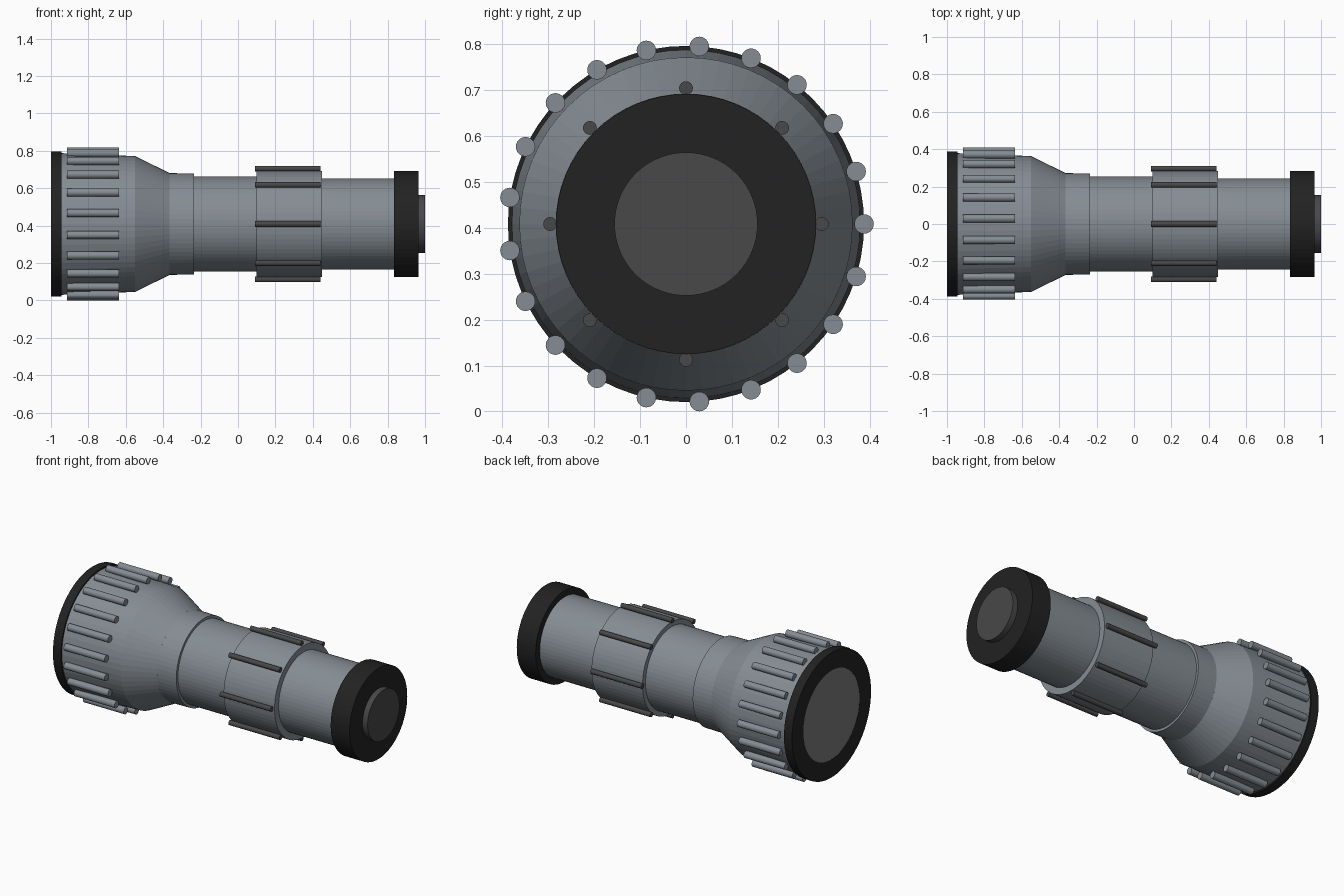
import bpy, bmesh, math
from mathutils import Vector

if "Cube" in bpy.data.objects:
    bpy.data.objects.remove(bpy.data.objects["Cube"])

AXIS_Z = 0.4085
SIDES = 64


def material(name, rgb):
    m = bpy.data.materials.new(name)
    m.diffuse_color = (*rgb, 1.0)
    m.use_nodes = True
    m.node_tree.nodes["Principled BSDF"].inputs["Base Color"].default_value = m.diffuse_color
    return m


metal = material("grey metal", (0.235, 0.265, 0.295))
black = material("black rubber", (0.016, 0.016, 0.016))
dark = material("dark grey", (0.065, 0.065, 0.065))
glass = material("lens grey", (0.20, 0.20, 0.20))


def finish(name, bm, mat):
    bmesh.ops.recalc_face_normals(bm, faces=bm.faces)
    mesh = bpy.data.meshes.new(name)
    bm.to_mesh(mesh)
    bm.free()
    mesh.materials.append(mat)
    ob = bpy.data.objects.new(name, mesh)
    ob.location.z = AXIS_Z
    bpy.context.collection.objects.link(ob)
    return ob


def ring(bm, x, r, cy=0.0, cz=0.0, n=SIDES):
    return [bm.verts.new((x, cy + r * math.cos(2 * math.pi * i / n),
                          cz + r * math.sin(2 * math.pi * i / n))) for i in range(n)]


def bridge(bm, a, b):
    n = len(a)
    for i in range(n):
        bm.faces.new((a[i], a[(i + 1) % n], b[(i + 1) % n], b[i]))


def tube(bm, profile, closed=False, **kw):
    """Turn (x, radius) points about the x direction."""
    rings = [ring(bm, x, r, **kw) for x, r in profile]
    for a, b in zip(rings, rings[1:]):
        bridge(bm, a, b)
    if closed:
        bridge(bm, rings[-1], rings[0])
    else:
        bm.faces.new(rings[0])
        bm.faces.new(rings[-1])


def turned(name, profile, mat, closed=False):
    bm = bmesh.new()
    tube(bm, profile, closed)
    return finish(name, bm, mat)


def ribs(name, count, x0, x1, dist, r, mat):
    """Round grip bars evenly spaced about the barrel."""
    bm = bmesh.new()
    for k in range(count):
        a = 2 * math.pi * k / count
        tube(bm, [(x0, r), (x1, r)], cy=dist * math.cos(a), cz=dist * math.sin(a), n=24)
    return finish(name, bm, mat)


# Head: bezel ring, lens, flared housing and its grip ribs
turned("bezel", [(-1, 0.276), (-1, 0.388), (-0.945, 0.388), (-0.945, 0.276)], black, closed=True)
turned("lens", [(-0.999, 0.276), (-0.96, 0.276)], glass)
turned("head", [(-0.95, 0.379), (-0.55, 0.363), (-0.365, 0.272)], metal)
ribs("head_ribs", 21, -0.915, -0.635, 0.388, 0.0212, metal)

# Barrel: neck collar, front tube, rear tube
turned("neck_collar", [(-0.37, 0.272), (-0.235, 0.270)], metal)
turned("front_tube", [(-0.24, 0.254), (0.11, 0.254)], metal)
turned("rear_tube", [(0.10, 0.245), (0.84, 0.243)], metal)

# Grip sleeve with dark ribs
turned("grip_sleeve", [(0.10, 0.284), (0.45, 0.284)], metal)
ribs("sleeve_ribs", 8, 0.09, 0.44, 0.296, 0.015, dark)

# Tail cap and push button
turned("tail_cap", [(0.835, 0.283), (0.965, 0.283)], black)
turned("button", [(0.96, 0.156), (1.0, 0.156)], dark)
